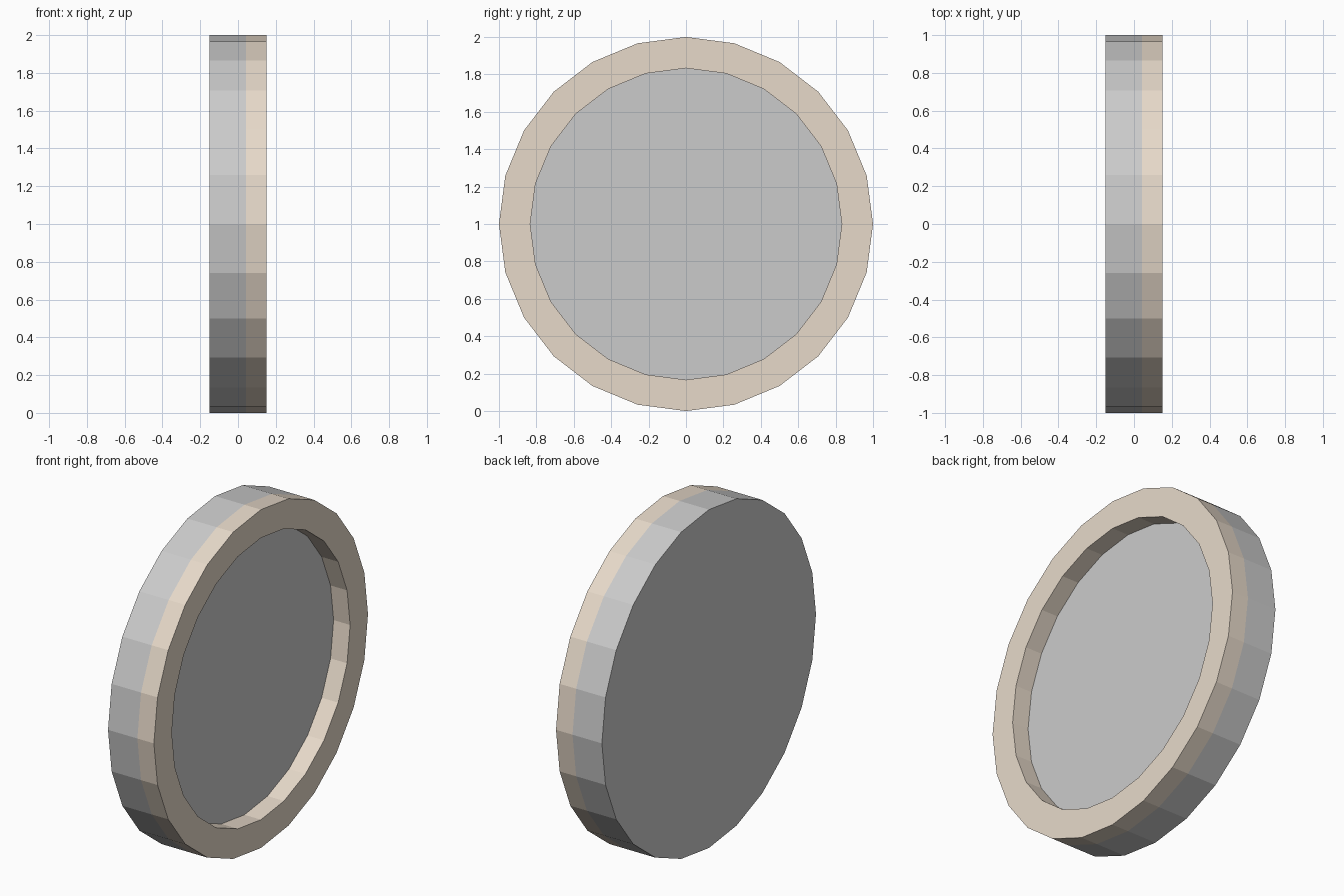
import bpy, bmesh, math

if "Cube" in bpy.data.objects:
    bpy.data.objects.remove(bpy.data.objects["Cube"])

SIDES = 24
# Lathe profile (x along axis, radius): back edge, colour seam, front rim, rim lip, recess floor
PROFILE = [(-0.15, 1.0), (0.042, 1.0), (0.15, 1.0), (0.15, 0.833), (0.042, 0.833)]
BAND_MATERIAL = [0, 1, 1, 1]   # grey body side, then tan rim side, face and inner wall


def material(name, rgb):
    m = bpy.data.materials.new(name)
    m.diffuse_color = (*rgb, 1)
    m.use_nodes = True
    m.node_tree.nodes["Principled BSDF"].inputs["Base Color"].default_value = m.diffuse_color
    return m


bm = bmesh.new()
rings = []
for x, r in PROFILE:
    angles = [2 * math.pi * i / SIDES for i in range(SIDES)]
    rings.append([bm.verts.new((x, r * math.sin(a), 1 + r * math.cos(a))) for a in angles])

# Bands between successive rings
for a, b, mat in zip(rings, rings[1:], BAND_MATERIAL):
    for i in range(SIDES):
        j = (i + 1) % SIDES
        bm.faces.new((a[i], a[j], b[j], b[i])).material_index = mat

# Flat back and recessed front panel
bm.faces.new(rings[0])
bm.faces.new(rings[-1])
bmesh.ops.recalc_face_normals(bm, faces=bm.faces[:])

mesh = bpy.data.meshes.new("rimmed_disc")
bm.to_mesh(mesh)
bm.free()
mesh.materials.append(material("grey", (0.8, 0.8, 0.8)))
mesh.materials.append(material("tan", (0.8, 0.7, 0.59)))
disc = bpy.data.objects.new("rimmed_disc", mesh)
bpy.context.collection.objects.link(disc)
